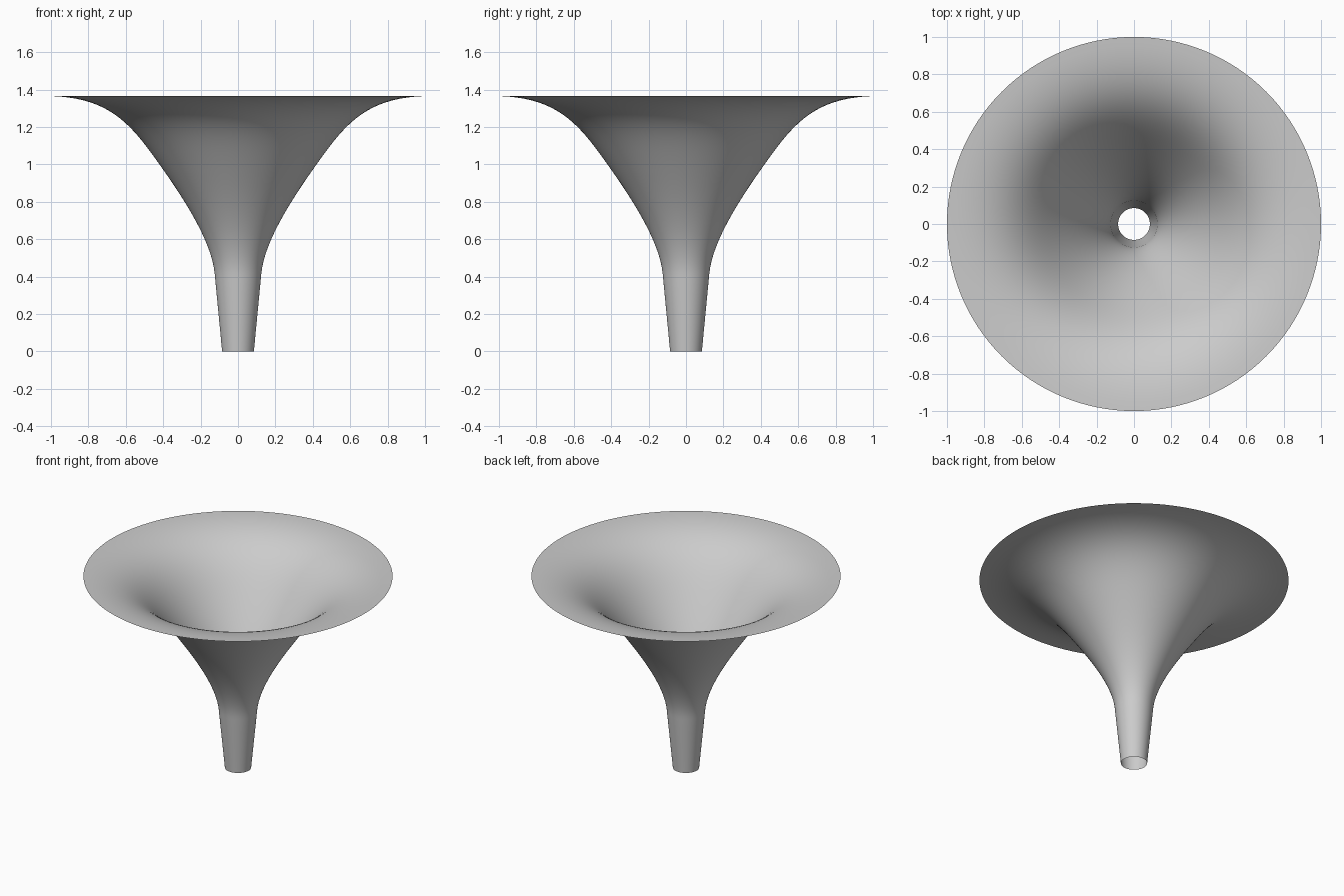
import bpy
import bmesh
import math
from mathutils import Vector
from mathutils.geometry import interpolate_bezier

cube = bpy.data.objects.get("Cube")
if cube:
    bpy.data.objects.remove(cube, do_unlink=True)

SIDES = 128

# Plain grey for the whole shell
grey = bpy.data.materials.new("light_grey")
grey.use_nodes = True
colour = (0.6, 0.6, 0.6, 1)
grey.diffuse_color = colour
grey.node_tree.nodes["Principled BSDF"].inputs["Base Color"].default_value = colour

# Profile as (radius, height) curves: tapered stem, flaring cone, flat lip
segments = [
    ((0.085, 0), (0.098, 0.14), (0.112, 0.28), (0.125, 0.42)),
    ((0.125, 0.42), (0.145, 0.6), (0.30, 0.83), (0.42, 1.0)),
    ((0.42, 1.0), (0.57, 1.21), (0.68, 1.355), (1.0, 1.365)),
]
profile = []
for start, handle_a, handle_b, end in segments:
    corners = [Vector((r, 0, z)) for r, z in (start, handle_a, handle_b, end)]
    points = interpolate_bezier(*corners, 20)
    profile += points if not profile else points[1:]

# Open horn: the profile spun around the vertical axis
bm = bmesh.new()
verts = [bm.verts.new(p) for p in profile]
edges = [bm.edges.new(pair) for pair in zip(verts, verts[1:])]
bmesh.ops.spin(bm, geom=verts + edges, cent=(0, 0, 0), axis=(0, 0, 1),
               angle=math.tau, steps=SIDES, use_merge=True)
bmesh.ops.remove_doubles(bm, verts=bm.verts, dist=0.0001)

# Make the normals face outward and down
bm.normal_update()
if sum(f.normal.z for f in bm.faces) > 0:
    bmesh.ops.reverse_faces(bm, faces=bm.faces)
for face in bm.faces:
    face.smooth = True

mesh = bpy.data.meshes.new("flared_horn")
bm.to_mesh(mesh)
bm.free()
mesh.materials.append(grey)
horn = bpy.data.objects.new("flared_horn", mesh)
bpy.context.collection.objects.link(horn)
